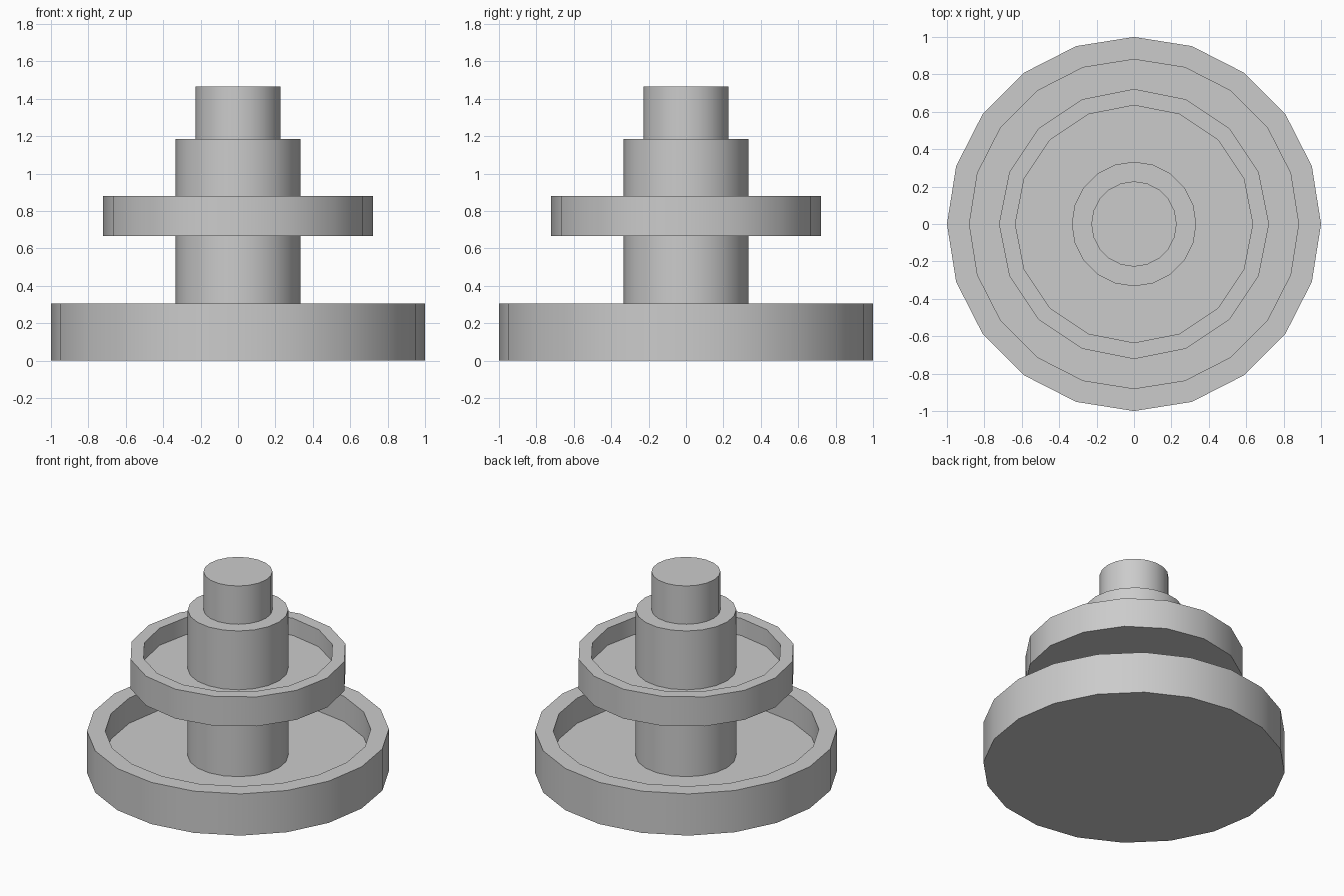
import bpy, bmesh
from math import cos, sin, tau, radians

if "Cube" in bpy.data.objects:
    bpy.data.objects.remove(bpy.data.objects["Cube"])


def lathe(name, profile, sides):
    """Spin a closed (radius, z) profile; zero-radius ends become flat caps."""
    bm = bmesh.new()
    rings = [[bm.verts.new((r * cos(tau * i / sides), r * sin(tau * i / sides), z))
              for i in range(sides)] for r, z in profile]
    for low, high in zip(rings, rings[1:]):
        for i in range(sides):
            j = (i + 1) % sides
            bm.faces.new((low[i], low[j], high[j], high[i]))
    bm.faces.new(rings[0][::-1])
    bm.faces.new(rings[-1])
    mesh = bpy.data.meshes.new(name)
    bm.to_mesh(mesh)
    bm.free()
    obj = bpy.data.objects.new(name, mesh)
    bpy.context.collection.objects.link(obj)
    bpy.ops.object.select_all(action='DESELECT')
    obj.select_set(True)
    bpy.context.view_layer.objects.active = obj
    bpy.ops.object.shade_smooth_by_angle(angle=radians(30))
    return obj


def basin(name, outer, inner, bottom, floor, rim, sides):
    return lathe(name, [(outer, bottom), (outer, rim), (inner, rim), (inner, floor)], sides)


# Two open basins
basin("lower_basin", 1.0, 0.88, 0.0, 0.12, 0.305, 20)
basin("upper_basin", 0.722, 0.635, 0.665, 0.755, 0.88, 16)

# Stem: lower column, upper column and top spout
lathe("lower_column", [(0.333, 0.12), (0.333, 0.665)], 20)
lathe("upper_column", [(0.333, 0.755), (0.333, 1.185)], 20)
lathe("top_spout", [(0.228, 1.185), (0.228, 1.465)], 20)
